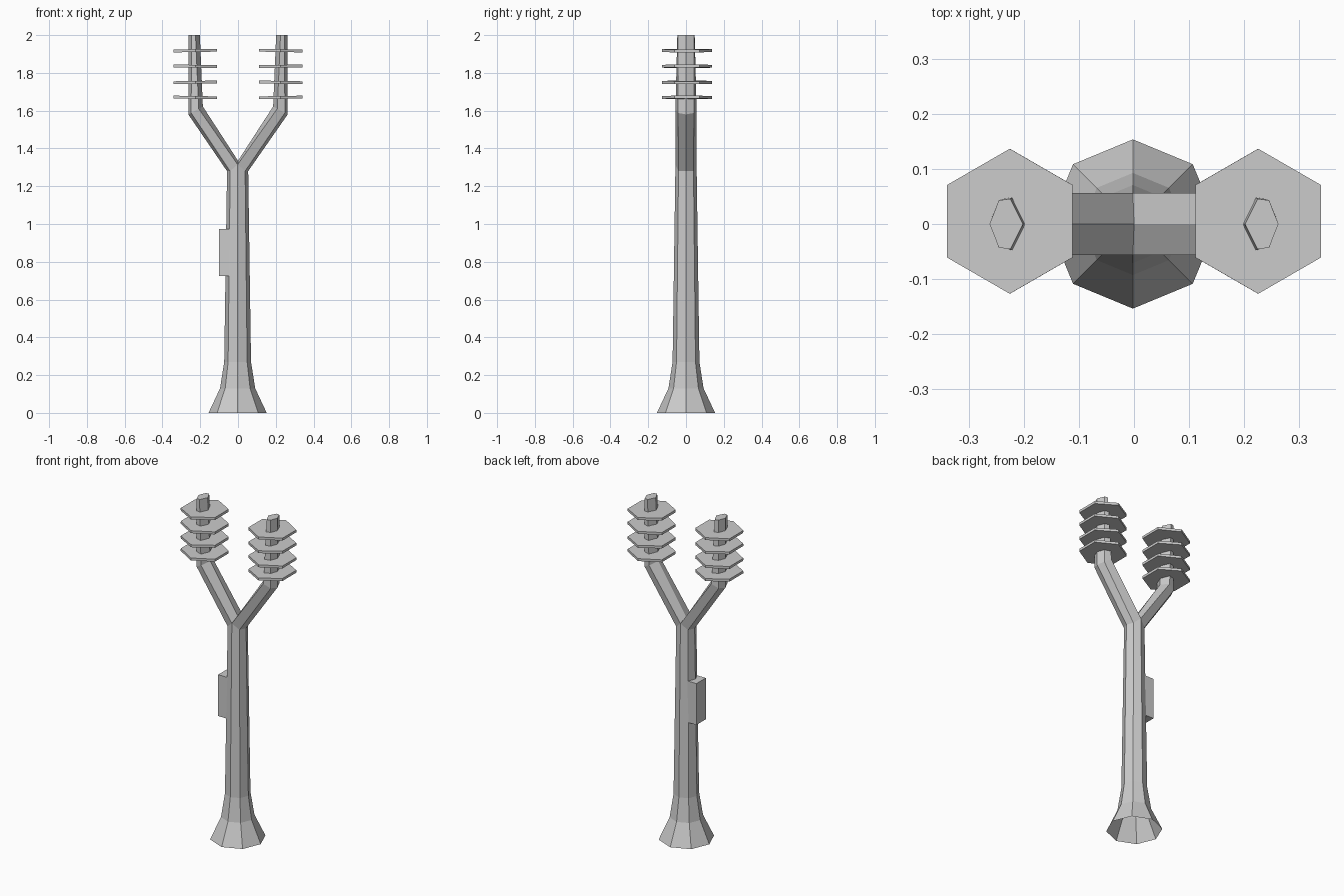
import bpy, bmesh, math
from mathutils import Matrix

if "Cube" in bpy.data.objects:
    bpy.data.objects.remove(bpy.data.objects["Cube"])


def finish(bm, name):
    bmesh.ops.recalc_face_normals(bm, faces=bm.faces)
    mesh = bpy.data.meshes.new(name)
    bm.to_mesh(mesh)
    bm.free()
    ob = bpy.data.objects.new(name, mesh)
    bpy.context.collection.objects.link(ob)
    return ob


def bridge(bm, a, b):
    n = len(a)
    for i in range(n):
        j = (i + 1) % n
        bm.faces.new((a[i], a[j], b[j], b[i]))


# Forked pole: flared octagonal trunk, open underneath
bm = bmesh.new()
rings = []
for z, r in [(0, 0.154), (0.13, 0.093), (0.27, 0.071), (1.28, 0.056)]:
    ring = []
    for i in range(8):
        a = i * math.pi / 4
        # front and back points rise a little at the fork
        top = 0.035 if z > 1 and i in (2, 6) else 0
        ring.append(bm.verts.new((r * math.cos(a) - 0.002, r * math.sin(a), z + top)))
    rings.append(ring)
for a, b in zip(rings, rings[1:]):
    bridge(bm, a, b)

# Two six-sided arms sharing the crotch of the fork
top = rings[-1]
crotch = bm.verts.new((0, 0, 1.335))


def arm_ring(side, outer, outer_mid, inner_mid, inner):
    # each section point is (x, half depth, z), listed outside to inside
    pts = [(outer, 1), (outer_mid, -1), (inner_mid, -1), (inner, 1), (inner_mid, 1), (outer_mid, 1)]
    return [bm.verts.new((side * p[0], s * p[1], p[2])) for p, s in pts]


for side, start in ((1, [0, 7, 6, None, 2, 1]), (-1, [4, 5, 6, None, 2, 3])):
    low = [crotch if i is None else top[i] for i in start]
    bend = arm_ring(side, (0.263, 0, 1.58), (0.248, 0.042, 1.588),
                    (0.208, 0.056, 1.61), (0.186, 0, 1.622))
    tip = arm_ring(side, (0.263, 0, 2), (0.246, 0.043, 2),
                   (0.225, 0.046, 2), (0.202, 0, 2))
    bridge(bm, low, bend)
    bridge(bm, bend, tip)
    bm.faces.new(tip)
finish(bm, "forked_pole")

# Stacks of thin hexagonal insulator discs
for side, label in ((-1, "left"), (1, "right")):
    for k, z in enumerate((1.67, 1.75, 1.835, 1.918)):
        bm = bmesh.new()
        bmesh.ops.create_cone(bm, cap_ends=True, segments=6, radius1=0.132,
                              radius2=0.132, depth=0.015)
        tilt = Matrix.Rotation(math.radians(1 if k % 2 else -1) * side, 4, 'Y')
        place = Matrix.Translation((side * 0.226, 0.005, z))
        # put a point of the hexagon towards +y
        bm.transform(Matrix.Rotation(math.pi / 6, 4, 'Z')
                     if abs(max(v.co.x for v in bm.verts) - 0.132) < 1e-4 else Matrix())
        bm.transform(place @ tilt)
        finish(bm, f"{label}_insulator_disc_{k + 1}")

# Control box on the left side of the trunk
bm = bmesh.new()
bmesh.ops.create_cube(bm, size=1)
bm.transform(Matrix.Translation((-0.07, 0, 0.849)) @ Matrix.Diagonal((0.062, 0.09, 0.25, 1)))
finish(bm, "control_box")
